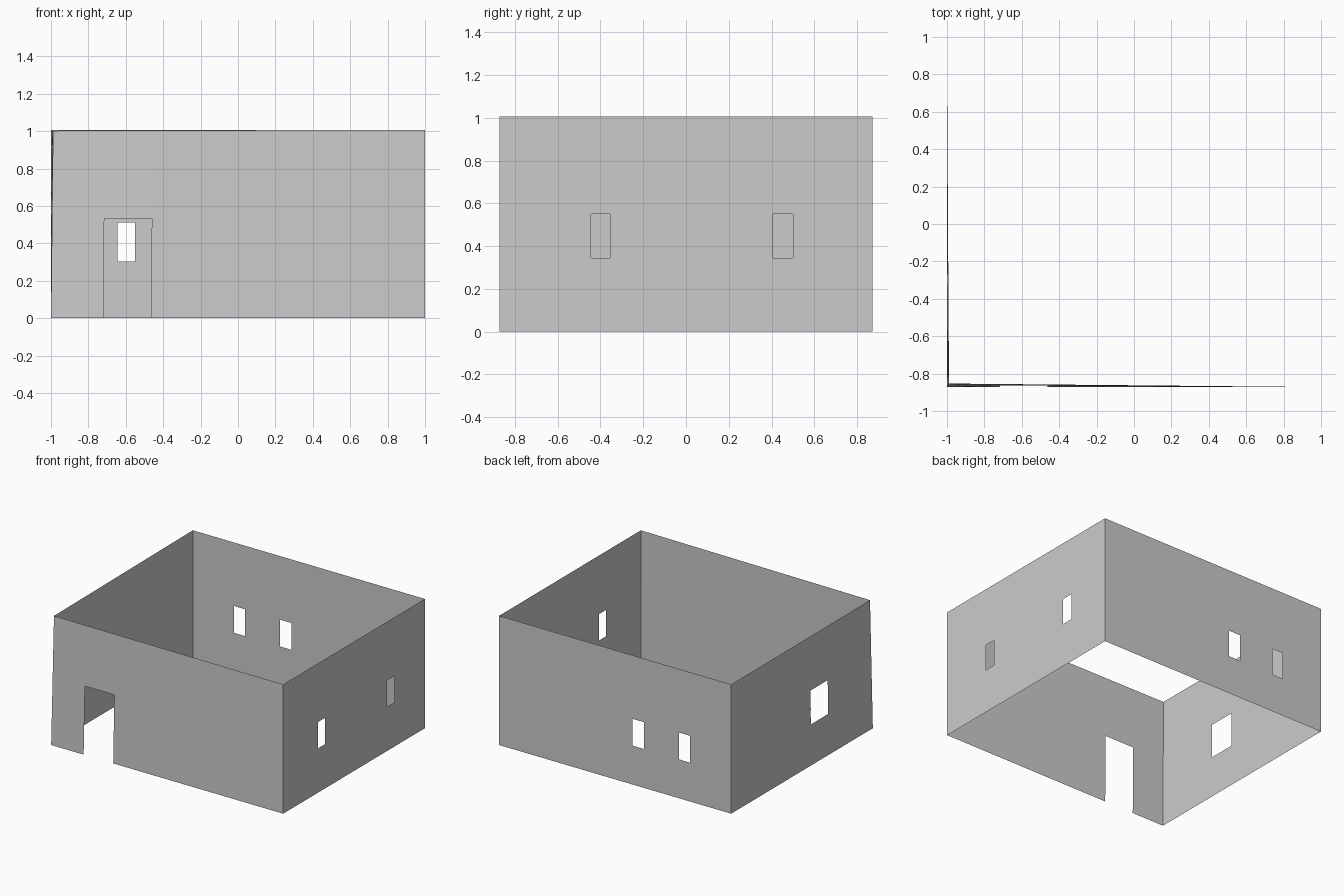
import bpy, bmesh
from mathutils import Vector

if "Cube" in bpy.data.objects:
    bpy.data.objects.remove(bpy.data.objects["Cube"])

X, Y, H = 1.0, 0.872, 1.007

# Corners as (bottom, top); the front left one leans slightly inward
FRONT_LEFT = (Vector((-X, -Y, 0)), Vector((-0.989, -0.853, 1.002)))
FRONT_RIGHT = (Vector((X, -Y, 0)), Vector((X, -Y, H)))
BACK_RIGHT = (Vector((X, Y, 0)), Vector((X, Y, H)))
BACK_LEFT = (Vector((-X, Y, 0)), Vector((-X, Y, H)))


def wall(name, start, end, axis, openings):
    """Thin sheet between two corners, with (from, to, bottom, top) openings left out."""
    a, b = start[0][axis], end[0][axis]
    us = sorted({0.0, 1.0} | {(p - a) / (b - a) for o in openings for p in o[:2]})
    vs = sorted({0.0, 1.0} | {z / H for o in openings for z in o[2:]})
    bm = bmesh.new()
    grid = [[bm.verts.new(start[0].lerp(end[0], u).lerp(start[1].lerp(end[1], u), v))
             for v in vs] for u in us]
    for i in range(len(us) - 1):
        for j in range(len(vs) - 1):
            p = a + (b - a) * (us[i] + us[i + 1]) / 2
            z = H * (vs[j] + vs[j + 1]) / 2
            if any(o[0] < p < o[1] and o[2] < z < o[3] for o in openings):
                continue
            bm.faces.new((grid[i][j], grid[i + 1][j], grid[i + 1][j + 1], grid[i][j + 1]))
    # drop points left loose
    bmesh.ops.delete(bm, geom=[v for v in bm.verts if not v.link_faces], context='VERTS')
    mesh = bpy.data.meshes.new(name)
    bm.to_mesh(mesh)
    bm.free()
    bpy.context.collection.objects.link(bpy.data.objects.new(name, mesh))


# Front wall with doorway
wall("front_wall", FRONT_LEFT, FRONT_RIGHT, 0, [(-0.72, -0.465, 0, 0.535)])
# Right wall with two narrow windows
wall("right_wall", FRONT_RIGHT, BACK_RIGHT, 1,
     [(-0.445, -0.355, 0.345, 0.55), (0.405, 0.5, 0.345, 0.55)])
# Back wall with two narrow windows
wall("back_wall", BACK_RIGHT, BACK_LEFT, 0,
     [(-0.645, -0.55, 0.303, 0.512), (-0.25, -0.148, 0.303, 0.512)])
# Left wall with one wider window
wall("left_wall", BACK_LEFT, FRONT_LEFT, 1, [(-0.33, -0.115, 0.32, 0.585)])
